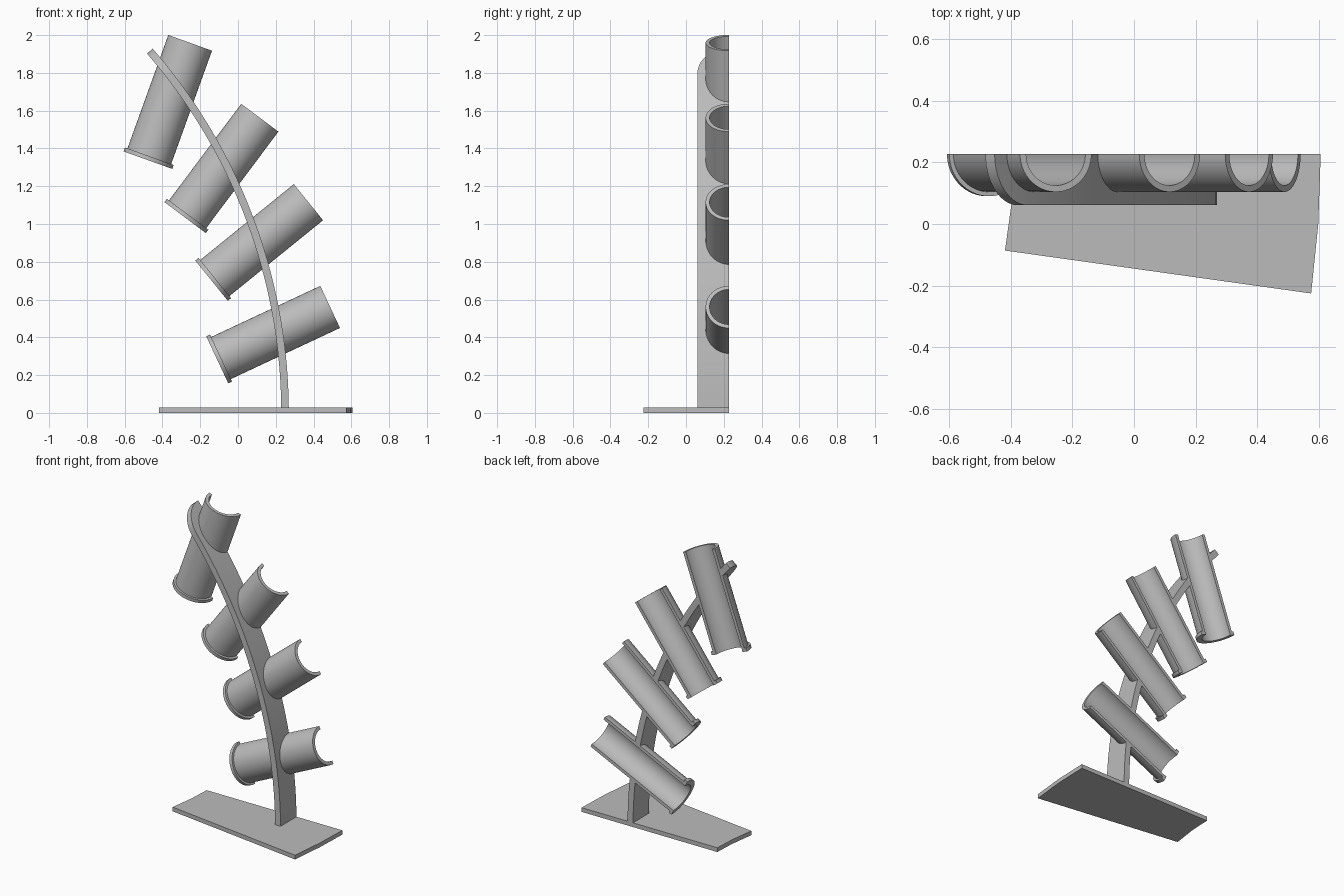
import bpy, bmesh
from math import pi, sin, cos, sqrt, asin, radians
from mathutils import Matrix, Vector

cube = bpy.data.objects.get("Cube")
if cube:
    bpy.data.objects.remove(cube, do_unlink=True)

BACK = 0.227          # flat rear plane shared by all parts
grey = bpy.data.materials.new("satin grey")
grey.use_nodes = True
grey.diffuse_color = (0.5, 0.5, 0.5, 1)
grey.node_tree.nodes["Principled BSDF"].inputs["Base Color"].default_value = (0.5, 0.5, 0.5, 1)


def make_object(name, bm):
    bmesh.ops.recalc_face_normals(bm, faces=bm.faces)
    mesh = bpy.data.meshes.new(name)
    bm.to_mesh(mesh)
    bm.free()
    mesh.materials.append(grey)
    obj = bpy.data.objects.new(name, mesh)
    bpy.context.collection.objects.link(obj)
    return obj


def activate(obj):
    bpy.ops.object.select_all(action='DESELECT')
    obj.select_set(True)
    bpy.context.view_layer.objects.active = obj


def smooth(obj):
    activate(obj)
    bpy.ops.object.shade_smooth_by_angle(angle=radians(30))


def loft(name, sections):
    """Skin a list of closed sections and cap both ends."""
    bm = bmesh.new()
    rings = [[bm.verts.new(p) for p in sec] for sec in sections]
    n = len(rings[0])
    for a, b in zip(rings, rings[1:]):
        for i in range(n):
            j = (i + 1) % n
            bm.faces.new((a[i], a[j], b[j], b[i]))
    bm.faces.new(rings[0])
    bm.faces.new(rings[-1])
    return make_object(name, bm)


# Base plate
outline = [(-0.388, BACK), (-0.395, 0.08), (-0.418, -0.086),
           (0.574, -0.225), (0.597, 0.0), (0.605, BACK)]
base = loft("base_plate", [[(x, y, z) for x, y in outline] for z in (0, 0.028)])

# Curved upright, a bent strip with a rounded tip
R, FOOT, HALF, WIDTH = 2.92, 0.249, 0.02, 0.166
end = asin(1.915 / R)
start = 0.02 / R
tip = end - WIDTH / R
angles = [start + (tip - start) * i / 32 for i in range(32)]
angles += [tip + (end - tip) * sin(pi / 2 * i / 14) for i in range(15)]


def strip_section(a):
    s = max(0.0, (a - tip) / (end - tip))
    w = max(0.002, WIDTH * sqrt(max(0.0, 1 - s * s)))
    pts = []
    for r, y in ((R - HALF, BACK), (R + HALF, BACK),
                 (R + HALF, BACK - w), (R - HALF, BACK - w)):
        pts.append((FOOT - R + r * cos(a), y, r * sin(a)))
    return pts


upright = loft("curved_upright", [strip_section(a) for a in angles])

# Half-round holders with a collar at the lower end
LENGTH, BORE, OUTER, COLLAR = 0.66, 0.102, 0.123, 0.137
profile = [(BORE, 0), (COLLAR, 0), (COLLAR, 0.022), (OUTER, 0.022),
           (OUTER, LENGTH), (BORE, LENGTH)]
holders = [("lower", -0.11, 0.281, 25.1), ("lower_middle", -0.14, 0.70, 39),
           ("upper_middle", -0.28, 1.034, 53.2), ("upper", -0.477, 1.338, 70.2)]

for label, x, z, tilt in holders:
    place = Matrix.Translation(Vector((x, BACK, z))) @ Matrix.Rotation(radians(90 - tilt), 4, 'Y')
    turns = [pi + pi * i / 32 for i in range(33)]
    holder = loft(label + "_holder",
                  [[(r * cos(t), r * sin(t), h) for r, h in profile] for t in turns])
    holder.matrix_world = place
    smooth(holder)

    # Clear the upright out of the holder's bore
    bm = bmesh.new()
    bmesh.ops.create_cone(bm, cap_ends=True, segments=64, radius1=0.112, radius2=0.112,
                          depth=LENGTH, matrix=place @ Matrix.Translation((0, 0, LENGTH / 2)))
    cutter = make_object(label + "_cutter", bm)
    cutter.hide_render = True
    mod = upright.modifiers.new("bore", 'BOOLEAN')
    mod.operation = 'DIFFERENCE'
    mod.solver = 'EXACT'
    mod.object = cutter
    activate(upright)
    bpy.ops.object.modifier_apply(modifier=mod.name)
    bpy.data.objects.remove(cutter, do_unlink=True)

smooth(upright)
